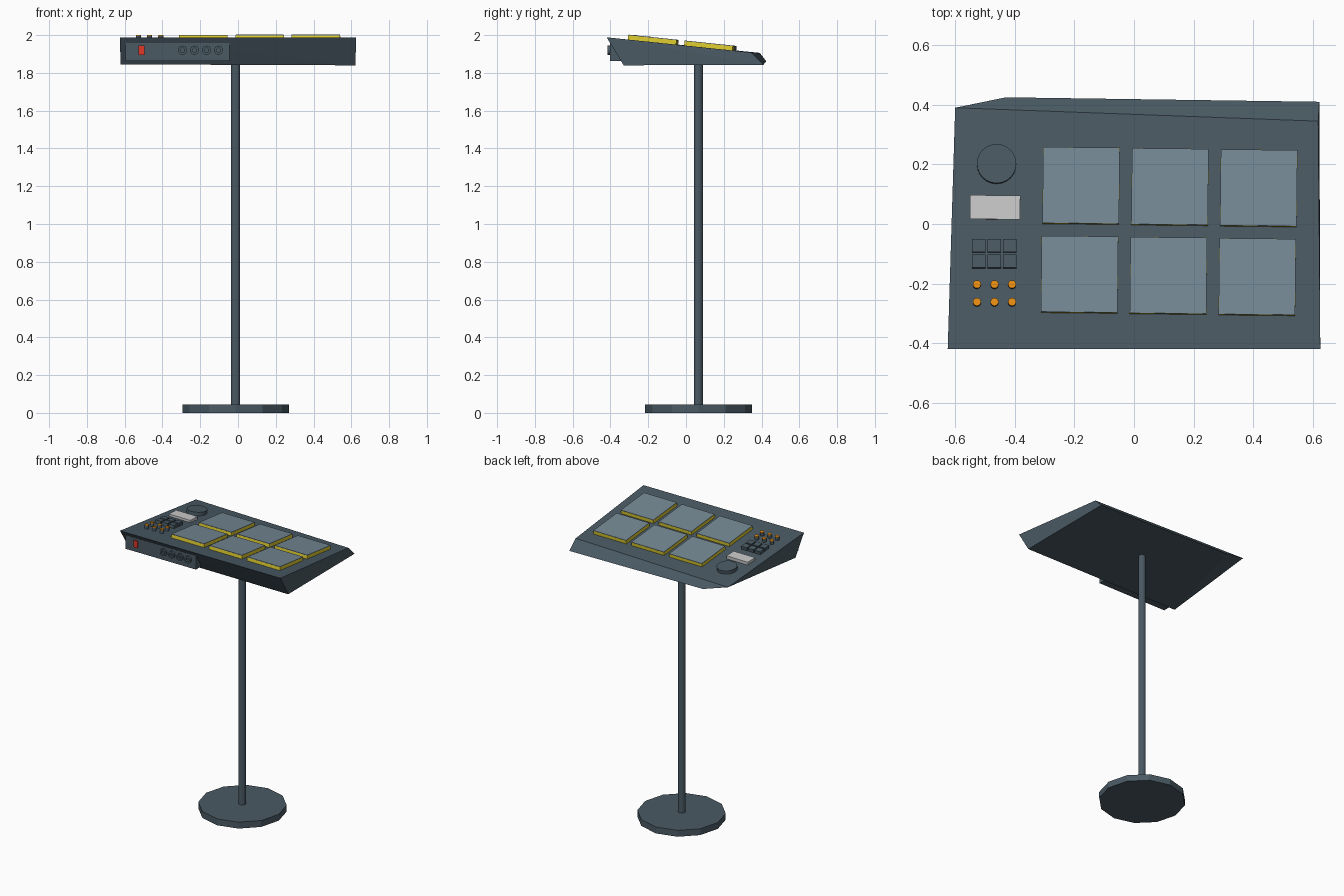
import bpy, bmesh, math
from mathutils import Matrix, Vector

if "Cube" in bpy.data.objects:
    bpy.data.objects.remove(bpy.data.objects["Cube"])


def mat(name, col):
    m = bpy.data.materials.new(name)
    m.diffuse_color = (*col, 1)
    m.use_nodes = True
    m.node_tree.nodes["Principled BSDF"].inputs["Base Color"].default_value = m.diffuse_color
    return m


BODY = mat("slate", (0.068, 0.102, 0.127))
PAD = mat("pad_grey", (0.18, 0.25, 0.30))
YELLOW = mat("yellow", (0.75, 0.62, 0.03))
ORANGE = mat("orange", (0.85, 0.28, 0.006))
RED = mat("red", (0.75, 0.04, 0.02))
WHITE = mat("white", (0.75, 0.77, 0.75))


def finish(name, bm, m, matrix=Matrix()):
    bmesh.ops.recalc_face_normals(bm, faces=bm.faces)
    me = bpy.data.meshes.new(name)
    bm.to_mesh(me)
    bm.free()
    ob = bpy.data.objects.new(name, me)
    ob.matrix_world = matrix
    me.materials.append(m)
    bpy.context.collection.objects.link(ob)
    return ob


def box(name, size, m, matrix):
    bm = bmesh.new()
    bmesh.ops.create_cube(bm, size=1)
    bmesh.ops.scale(bm, vec=size, verts=bm.verts)
    return finish(name, bm, m, matrix)


def cyl(name, r, h, n, m, matrix):
    bm = bmesh.new()
    bmesh.ops.create_cone(bm, cap_ends=True, segments=n, radius1=r, radius2=r, depth=h)
    return finish(name, bm, m, matrix)


SLOPE = 0.08 / 0.765


def on_top(x, y, h=0.0, turn=0.0):
    """Frame on the sloping control surface, lifted by h along its normal."""
    return (Matrix.Translation((x, y, 1.988 - SLOPE * (y + 0.42)))
            @ Matrix.Rotation(-math.atan(SLOPE), 4, 'X')
            @ Matrix.Rotation(math.radians(turn), 4, 'Z')
            @ Matrix.Translation((0, 0, h)))


# stand: base disc and pole
cyl("stand_base", 0.283, 0.045, 12, BODY, Matrix.Translation((-0.012, 0.067, 0.0225)))
cyl("stand_pole", 0.024, 1.84, 12, BODY, Matrix.Translation((-0.013, 0.066, 0.94)))

# console shell: sloped top, undercut front, clipped back left corner
bm = bmesh.new()
top = [(-0.625, -0.42, 1.988), (0.625, -0.42, 1.988), (0.618, 0.345, 1.908), (-0.60, 0.39, 1.906)]
low = [(-0.622, -0.33, 1.845), (0.622, -0.33, 1.84), (0.622, 0.41, 1.843), (-0.43, 0.425, 1.862)]
for p in top + low:
    bm.verts.new(p)
bmesh.ops.convex_hull(bm, input=bm.verts)
finish("console_shell", bm, BODY)

# six drum pads with yellow rims
for i in range(3):
    for j in range(2):
        x = -0.180 + i * 0.298 + (j - 0.5) * 0.005
        y = -0.175 + j * 0.298 - (i - 1) * 0.004
        box(f"pad_rim_{i}_{j}", (0.257, 0.257, 0.034), YELLOW, on_top(x, y, 0.006, -0.6))
        box(f"pad_face_{i}_{j}", (0.256, 0.256, 0.004), PAD, on_top(x, y, 0.0245, -0.6))

# dial and display
cyl("dial", 0.066, 0.034, 24, BODY, on_top(-0.461, 0.2, 0.009))
box("display", (0.168, 0.08, 0.03), WHITE,
    on_top(-0.466, 0.055, 0.005, -0.8) @ Matrix.Rotation(math.radians(4), 4, 'X'))

# button and knob grids
for i in range(3):
    for j in range(2):
        box(f"button_{i}_{j}", (0.044, 0.044, 0.03), BODY,
            on_top(-0.521 + i * 0.052, -0.127 + j * 0.053, 0.008))
        k = on_top(-0.527 + i * 0.059, -0.264 + j * 0.059)
        cyl(f"knob_{i}_{j}", 0.0135, 0.03, 12, BODY, k @ Matrix.Translation((0, 0, 0.007)))
        cyl(f"knob_cap_{i}_{j}", 0.0135, 0.006, 12, ORANGE, k @ Matrix.Translation((0, 0, 0.0245)))

# connector panel under the front lip
box("connector_panel", (0.55, 0.16, 0.096), BODY, Matrix.Translation((-0.32, -0.323, 1.911)))
box("power_switch", (0.03, 0.02, 0.048), RED, Matrix.Translation((-0.511, -0.402, 1.92)))

# jack sockets: open rings on the connector panel
for i in range(4):
    bm = bmesh.new()
    prof = [(0.012, 0), (0.012, 0.014), (0.024, 0.014), (0.024, 0)]
    vs = [bm.verts.new((r, 0, z)) for r, z in prof]
    es = [bm.edges.new((vs[a], vs[a + 1])) for a in range(3)]
    bmesh.ops.spin(bm, geom=vs + es, cent=(0, 0, 0), axis=(0, 0, 1), angle=2 * math.pi,
                   steps=16, use_merge=True)
    finish(f"jack_{i}", bm, BODY, Matrix.Translation((-0.294 + i * 0.0635, -0.402, 1.92))
           @ Matrix.Rotation(math.pi / 2, 4, 'X'))
